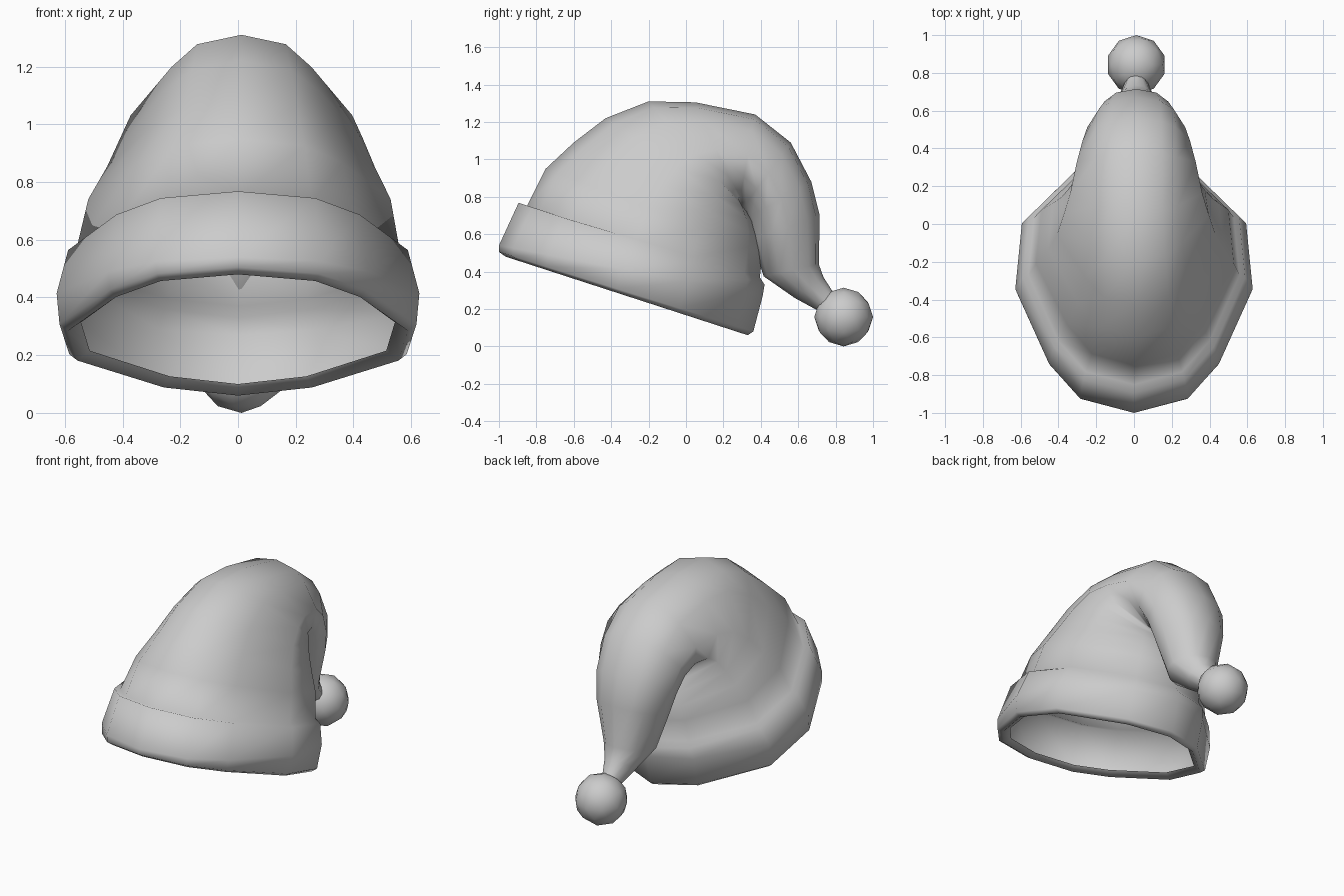
import bpy, bmesh, math

felt = bpy.data.materials.new("plain_grey")
felt.diffuse_color = (0.6, 0.6, 0.6, 1)

# Half outline of every ring: angle from the front, width factor
HALF = [(27, 1.0), (51, 0.92), (86, 1.0), (115, 1.04), (150, 0.87)]
OUTLINE = ([(0, 1.0)] + HALF + [(180, 1.0)]
           + [(360 - a, f) for a, f in reversed(HALF)])
SEG = len(OUTLINE)


def add_ring(bm, fy, fz, by, bz, half_width, front=1.0, x=0.0):
    """Oval ring between an outer/front point and an inner/back point."""
    verts = []
    for deg, f in OUTLINE:
        a = math.radians(deg)
        t = (1 - math.cos(a)) / 2
        f *= front if t < 0.4 else 1
        verts.append(bm.verts.new((x + half_width * math.sin(a) * f,
                                   fy + (by - fy) * t, fz + (bz - fz) * t)))
    return verts


def finish(bm, name):
    bmesh.ops.recalc_face_normals(bm, faces=bm.faces)
    for f in bm.faces:
        f.smooth = True
    mesh = bpy.data.meshes.new(name)
    bm.to_mesh(mesh)
    bm.free()
    mesh.materials.append(felt)
    obj = bpy.data.objects.new(name, mesh)
    bpy.context.collection.objects.link(obj)
    return obj


def loft(name, sections):
    bm = bmesh.new()
    rings = [add_ring(bm, *s) for s in sections]
    for a, b in zip(rings, rings[1:]):
        for i in range(SEG):
            j = (i + 1) % SEG
            bm.faces.new((a[i], a[j], b[j], b[i]))
    return finish(bm, name)


# Thick brim with a turned-in lip, and folded cone, as one continuous skin
brim = [
    (-0.92, 0.50, 0.30, 0.10, 0.545),
    (-0.965, 0.48, 0.33, 0.06, 0.59),
    (-1.00, 0.505, 0.36, 0.08, 0.62),
    (-1.00, 0.54, 0.41, 0.27, 0.63),
    (-0.895, 0.768, 0.42, 0.33, 0.59),
    (-0.85, 0.75, 0.395, 0.37, 0.56),
]
cone = [
    (-0.75, 0.95, 0.41, 0.50, 0.525, 0.95, 0.005),
    (-0.60, 1.09, 0.40, 0.58, 0.465, 0.92, 0.01),
    (-0.43, 1.22, 0.375, 0.65, 0.42, 0.9, 0.012),
    (-0.20, 1.31, 0.335, 0.71, 0.385, 0.88, 0.012),
    (0.05, 1.305, 0.295, 0.755, 0.35, 0.88, 0.012),
    (0.37, 1.24, 0.285, 0.77, 0.315, 0.95, 0.012),
    (0.56, 1.09, 0.305, 0.74, 0.285, 1.03, 0.012),
    (0.67, 0.88, 0.33, 0.685, 0.26, 1.07, 0.012),
    (0.715, 0.70, 0.355, 0.57, 0.225, 1.05, 0.012),
    (0.71, 0.44, 0.415, 0.375, 0.16, 1.0, 0.012),
    (0.735, 0.37, 0.58, 0.26, 0.10, 1.0, 0.012),
    (0.78, 0.30, 0.69, 0.20, 0.065, 1.0, 0.012),
    (0.85, 0.22, 0.80, 0.14, 0.05, 1.0, 0.012),
]
loft("hat", brim + cone)

# Bobble on the tip
bm = bmesh.new()
bmesh.ops.create_icosphere(bm, subdivisions=2, radius=0.157)
bobble = finish(bm, "bobble")
bobble.location = (0.012, 0.843, 0.157)
